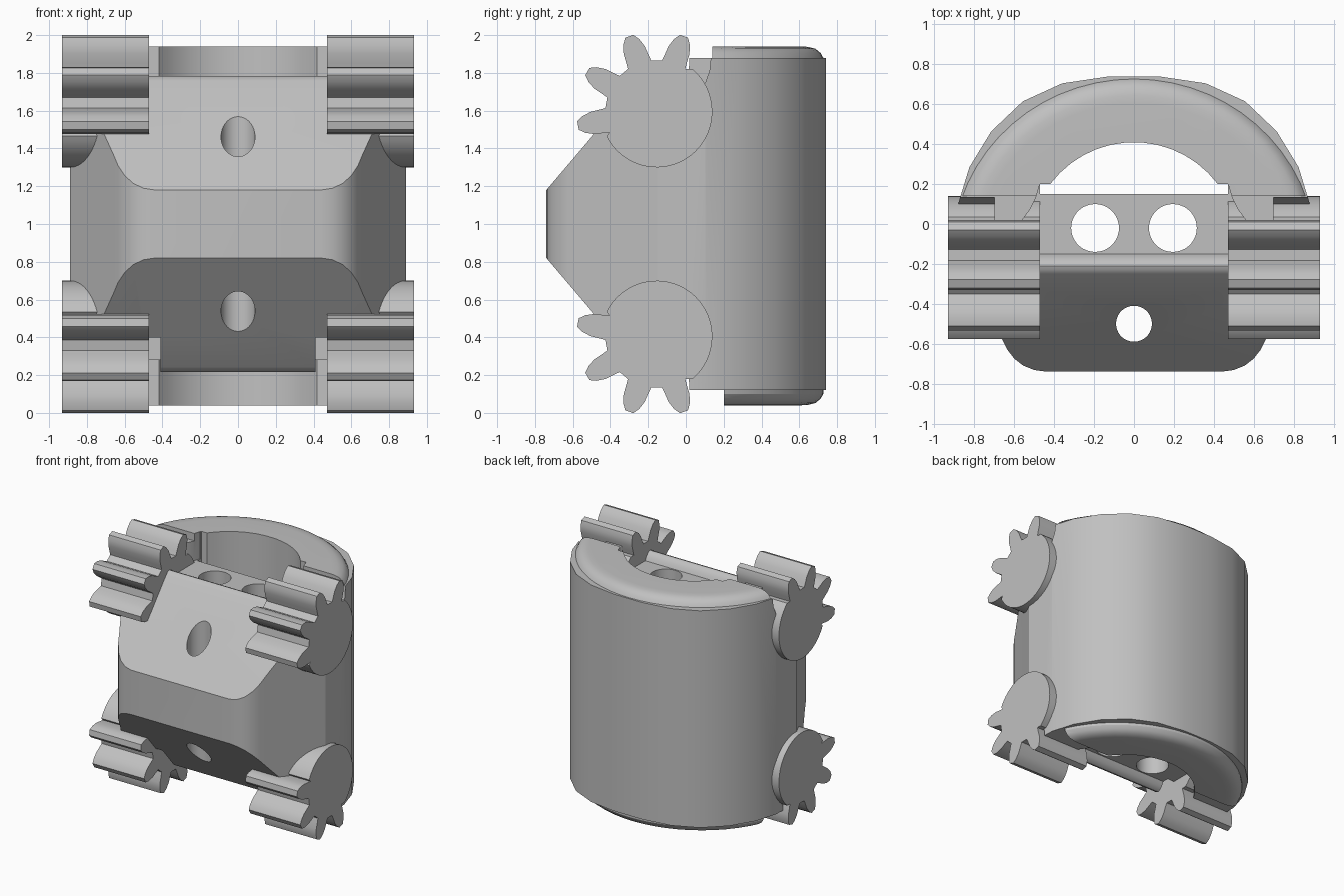
import bpy, bmesh
from math import sin, cos, radians

if "Cube" in bpy.data.objects:
    bpy.data.objects.remove(bpy.data.objects["Cube"], do_unlink=True)

grey = bpy.data.materials.new("plain_grey")
grey.use_nodes = True
GREY = (0.53, 0.53, 0.53, 1)
grey.diffuse_color = GREY
grey.node_tree.nodes["Principled BSDF"].inputs["Base Color"].default_value = GREY

PIVOT_Y, PIVOT_Z = -0.155, 1.595   # gear centre
LEDGE = 1.72                       # height of the sunken ledge


def finish(name, bm):
    bmesh.ops.recalc_face_normals(bm, faces=bm.faces)
    mesh = bpy.data.meshes.new(name)
    bm.to_mesh(mesh)
    bm.free()
    mesh.materials.append(grey)
    obj = bpy.data.objects.new(name, mesh)
    bpy.context.collection.objects.link(obj)
    return obj


def prism(name, points, lo, hi, axis="z"):
    """Extrude a closed 2D outline along z, or a (y, z) outline along x."""
    bm = bmesh.new()
    place = (lambda p, h: (p[0], p[1], h)) if axis == "z" else (lambda p, h: (h, p[0], p[1]))
    face = bm.faces.new([bm.verts.new(place(p, lo)) for p in points])
    top = bmesh.ops.extrude_face_region(bm, geom=[face])["geom"]
    step = (0, 0, hi - lo) if axis == "z" else (hi - lo, 0, 0)
    bmesh.ops.translate(bm, vec=step, verts=[v for v in top if isinstance(v, bmesh.types.BMVert)])
    return finish(name, bm)


def arc(r, degrees, cx=0, cy=PIVOT_Y):
    return [(cx + r * cos(radians(a)), cy + r * sin(radians(a))) for a in degrees]


def mirrored(points):
    """Close a right-hand outline with its mirror image across x = 0."""
    return points + [(-x, y) for x, y in reversed(points)]


def box(name, x0, x1, y0, y1, z0, z1):
    return prism(name, [(x0, y0), (x1, y0), (x1, y1), (x0, y1)], z0, z1)


def combine(obj, other, operation):
    """Apply a boolean and delete the helper."""
    mod = obj.modifiers.new("combine", "BOOLEAN")
    mod.operation, mod.object, mod.solver = operation, other, "EXACT"
    bpy.context.view_layer.objects.active = obj
    bpy.ops.object.modifier_apply(modifier=mod.name)
    bpy.data.objects.remove(other, do_unlink=True)


def lip(name, rings, front_y):
    """Rounded, slightly oval disc of stacked rings, cut straight at the front."""
    bm = bmesh.new()
    loops = [[bm.verts.new((x * 1.035, y, z)) for x, y in arc(r, range(0, 360, 6))] for r, z in rings]
    n = len(loops[0])
    for a, b in zip(loops, loops[1:]):
        for i in range(n):
            bm.faces.new((a[i], a[(i + 1) % n], b[(i + 1) % n], b[i]))
    bm.faces.new(loops[0])
    bm.faces.new(loops[-1])
    obj = finish(name, bm)
    combine(obj, box("lip_trim", -1, 1, front_y, 1, -1, 3), "INTERSECT")
    return obj


# Body: full round back and tapered front with soft corners
outline = [(0.44, -0.74), (0.5, -0.732), (0.555, -0.71), (0.6, -0.675), (0.635, -0.63), (0.66, -0.58),
           (0.885, -0.16), (0.89, -0.15), (0.88, 0.105), (0.825, 0.285), (0.715, 0.465),
           (0.557, 0.615), (0.36, 0.705), (0.125, 0.74)]
body = prism("body", mirrored(outline), 0.05, 1.95)

# Side profile: front bevels, rounded ridges and sunken ledges
upper = [(-0.74, 1.18), (-0.25, 1.757), (-0.23, 1.776), (-0.21, 1.783), (-0.19, 1.775),
         (-0.17, 1.755), (-0.155, 1.73), (-0.15, LEDGE), (0.01, LEDGE), (0.02, 1.88), (0.9, 1.88)]
side = upper + [(y, 2 - z) for y, z in reversed(upper)]
combine(body, prism("side_trim", side, -1.2, 1.2, "x"), "INTERSECT")

# Shoulder clearance behind the upper gears, and notches beside the lower ridge
for s in (-1, 1):
    clearance = [(-0.2, 1.74), (0.1, 1.74), (0.125, 1.81), (0.135, 1.9), (-0.2, 1.9)]
    combine(body, prism("clearance", clearance, *sorted((s * 0.7, s * 1.1)), "x"), "DIFFERENCE")
    x0, x1 = sorted((s * 0.41, s * 0.48))
    combine(body, box("notch", x0, x1, -0.8, -0.1, 0.1, 0.4), "DIFFERENCE")

# Rounded end lips
top_rings = [(0.882, 1.86), (0.882, 1.88), (0.868, 1.905), (0.84, 1.928), (0.8, 1.938), (0.76, 1.94)]
combine(body, lip("top_lip", top_rings, 0.14), "UNION")
combine(body, lip("bottom_lip", [(r, 1.98 - z) for r, z in top_rings], 0.2), "UNION")

# Bore, end pockets and round holes
bore = [(0.47, 0.15), (0.47, 0.2)] + arc(0.525, range(37, 90, 8), 0, -0.115)
combine(body, prism("bore", mirrored(bore), -0.1, 2.1), "DIFFERENCE")
pocket = mirrored([(0.56, -0.02), (0.56, 0.02), (0.52, 0.075), (0.492, 0.13), (0.475, 0.19)])
combine(body, prism("top_pocket", pocket, LEDGE, 2.1), "DIFFERENCE")
combine(body, prism("bottom_pocket", pocket, -0.1, 2 - LEDGE), "DIFFERENCE")
for x, y, r in ((-0.195, -0.02, 0.12), (0.195, -0.02, 0.12), (0, -0.5, 0.09)):
    combine(body, prism("hole", arc(r, range(0, 360, 10), x, y), -0.1, 2.1), "DIFFERENCE")

# Gear outline: four stout teeth, then a plain disc for the rest
TOOTH = [(-14, 0.272), (-12, 0.302), (-9.7, 0.352), (-6.5, 0.395), (-3, 0.425)]
gear = []
for centre in (70, 110, 150, 190):
    for a, r in TOOTH + [(-a, r) for a, r in reversed(TOOTH)]:
        gear += arc(r, [centre + a], PIVOT_Y, PIVOT_Z)
gear += arc(0.295, range(206, 414, 6), PIVOT_Y, PIVOT_Z)

parts = [body]
for level, flip in (("upper", False), ("lower", True)):
    shape = [(y, 2 - z) for y, z in gear] if flip else gear
    for side_name, s in (("left", 1), ("right", -1)):
        x0, x1 = sorted((s * 0.47, s * 0.933))
        parts.append(prism(f"{level}_{side_name}_gear", shape, x0, x1, "x"))

# Smooth shading with crisp edges
bpy.ops.object.select_all(action="DESELECT")
for part in parts:
    part.select_set(True)
bpy.context.view_layer.objects.active = body
bpy.ops.object.shade_smooth_by_angle(angle=radians(27))
